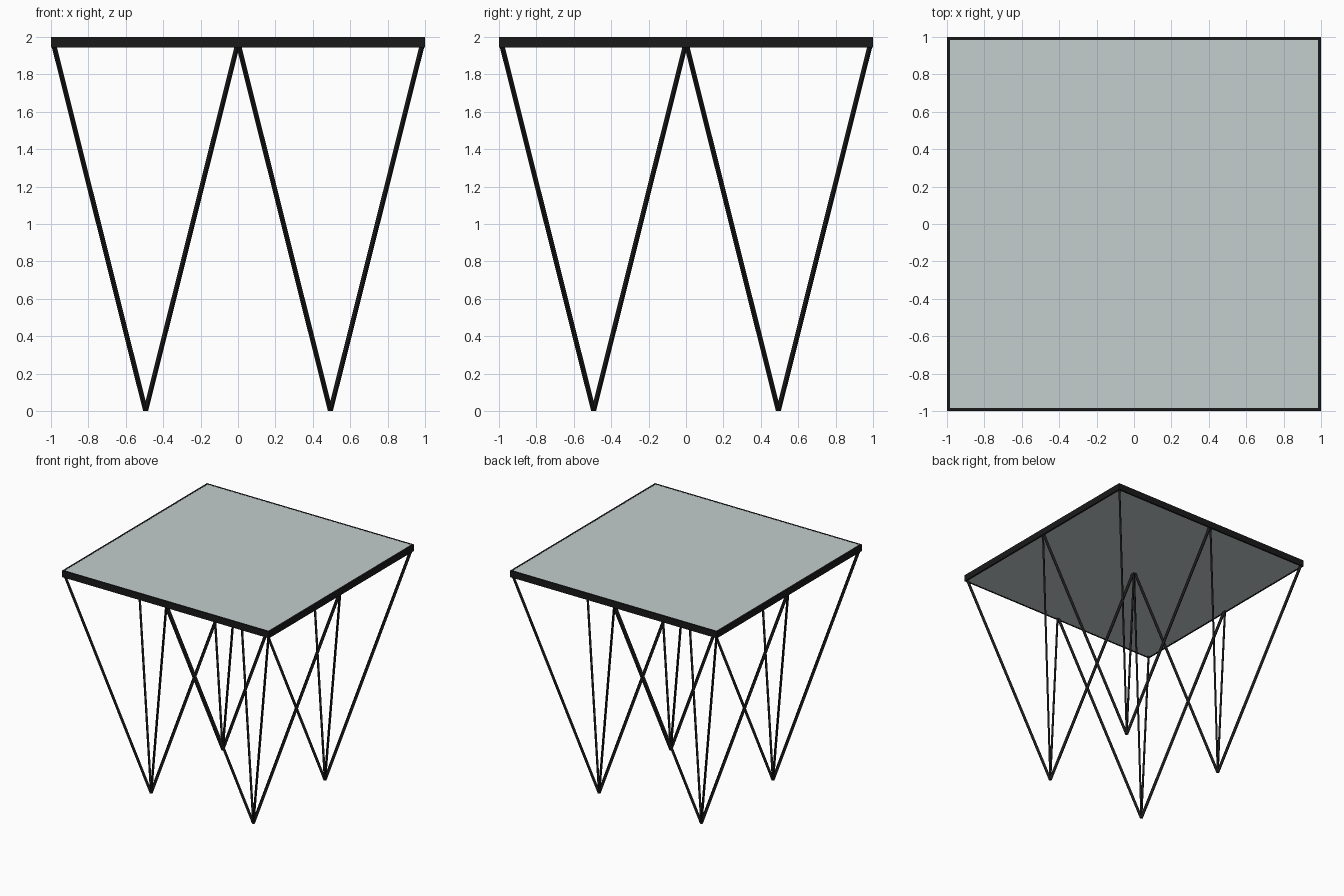
import bpy, bmesh
from mathutils import Vector

if "Cube" in bpy.data.objects:
    bpy.data.objects.remove(bpy.data.objects["Cube"])

TOP, UNDER, RIM = 2.0, 1.943, 0.016


def material(name, rgb):
    m = bpy.data.materials.new(name)
    m.diffuse_color = (*rgb, 1)
    m.use_nodes = True
    m.node_tree.nodes["Principled BSDF"].inputs["Base Color"].default_value = m.diffuse_color
    return m


black = material("black_metal", (0.01, 0.01, 0.01))
grey = material("grey_panel", (0.55, 0.61, 0.61))


def finish(bm, name, mat):
    bmesh.ops.recalc_face_normals(bm, faces=bm.faces)
    me = bpy.data.meshes.new(name)
    bm.to_mesh(me)
    bm.free()
    ob = bpy.data.objects.new(name, me)
    me.materials.append(mat)
    bpy.context.collection.objects.link(ob)
    return ob


def prism(bm, lower, upper):
    """Closed box between two four-sided loops."""
    a = [bm.verts.new(p) for p in lower]
    b = [bm.verts.new(p) for p in upper]
    bm.faces.new(a)
    bm.faces.new(b)
    for i in range(4):
        j = (i + 1) % 4
        bm.faces.new((a[i], a[j], b[j], b[i]))


def square(h, z):
    return [(-h, -h, z), (h, -h, z), (h, h, z), (-h, h, z)]


# table panel, flush inside the frame
bm = bmesh.new()
prism(bm, square(1 - RIM, UNDER + 0.001), square(1 - RIM, TOP - 0.001))
finish(bm, "table_panel", grey)

# thin edge frame around the panel
bm = bmesh.new()
loops = [[bm.verts.new(p) for p in square(h, z)]
         for h, z in ((1, UNDER), (1, TOP), (1 - RIM, TOP), (1 - RIM, UNDER))]
for k in range(4):
    a, b = loops[k], loops[(k + 1) % 4]
    for i in range(4):
        j = (i + 1) % 4
        bm.faces.new((a[i], a[j], b[j], b[i]))
finish(bm, "edge_frame", black)


# flat bar leaning outward from a foot, with level ends
def bar(bm, foot, head, radial=0.023, tangential=0.015):
    d = head - foot
    r = Vector((d.x, d.y, 0)).normalized()
    t = Vector((-r.y, r.x, 0))
    section = [r * (radial / 2 * s) + t * (tangential / 2 * u)
               for s, u in ((-1, -1), (1, -1), (1, 1), (-1, 1))]
    prism(bm, [foot + p for p in section], [head + p for p in section])


# four legs, each an upside-down pyramid of four bars
C, H = 0.494, 0.488
for sx, x_name in ((-1, "left"), (1, "right")):
    for sy, y_name in ((-1, "front"), (1, "back")):
        bm = bmesh.new()
        foot = Vector((sx * C, sy * C, 0))
        for dx in (-H, H):
            for dy in (-H, H):
                bar(bm, foot, Vector((sx * C + dx, sy * C + dy, UNDER + 0.003)))
        finish(bm, f"{y_name}_{x_name}_leg", black)
